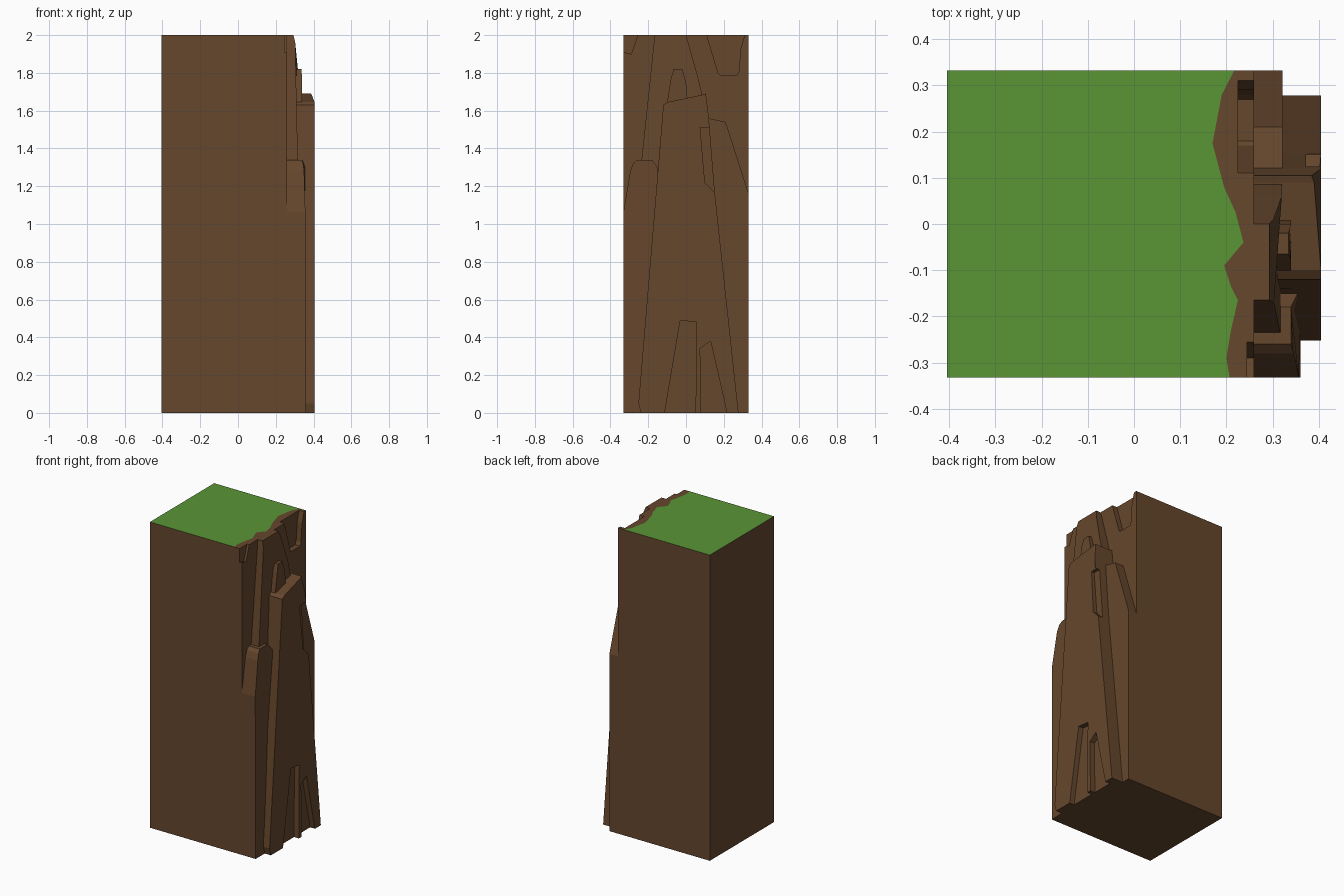
import bpy, bmesh

if "Cube" in bpy.data.objects:
    bpy.data.objects.remove(bpy.data.objects["Cube"])

def material(name, rgb):
    m = bpy.data.materials.new(name)
    m.diffuse_color = (*rgb, 1)
    m.use_nodes = True
    m.node_tree.nodes["Principled BSDF"].inputs["Base Color"].default_value = m.diffuse_color
    return m

DIRT = material("dirt", (0.133, 0.063, 0.026))
GRASS = material("grass", (0.100, 0.300, 0.036))
X, Y, H = 0.405, 0.332, 2.0      # half length, half width, height
FACE = 0.26                      # plane of the bare cliff face

def finish(bm, name, mats):
    bmesh.ops.recalc_face_normals(bm, faces=bm.faces)
    me = bpy.data.meshes.new(name)
    bm.to_mesh(me)
    bm.free()
    for m in mats:
        me.materials.append(m)
    ob = bpy.data.objects.new(name, me)
    bpy.context.collection.objects.link(ob)
    return ob

def slab(name, outline, depth, back=FACE):
    """Slab from a (y, z[, x]) outline; optional x overrides the front depth."""
    bm = bmesh.new()
    rear = [bm.verts.new((back, p[0], p[1])) for p in outline]
    front = [bm.verts.new((p[2] if len(p) > 2 else depth, p[0], p[1])) for p in outline]
    bm.faces.new(rear)
    bm.faces.new(front)
    n = len(outline)
    for i in range(n):
        j = (i + 1) % n
        bm.faces.new((rear[i], rear[j], front[j], front[i]))
    return finish(bm, name, [DIRT])

def carve(target, outline, floor, out):
    """Cut a recess down to x = floor."""
    cutter = slab("cutter", outline, out, floor)
    mod = target.modifiers.new("recess", 'BOOLEAN')
    mod.operation, mod.solver, mod.object = 'DIFFERENCE', 'EXACT', cutter
    bpy.context.view_layer.objects.active = target
    bpy.ops.object.modifier_apply(modifier=mod.name)
    bpy.data.objects.remove(cutter)

# Main block: one solid whose top is split into grass and a ragged dirt rim
rim = [(0.207, -Y), (0.2, -0.29), (0.21, -0.23), (0.225, -0.165), (0.21, -0.135),
       (0.195, -0.09), (0.237, -0.04), (0.22, 0.025), (0.195, 0.08), (0.17, 0.175),
       (0.19, 0.28), (0.217, Y)]
bm = bmesh.new()
low = [bm.verts.new((x, y, 0)) for x, y in ((-X, -Y), (FACE, -Y), (FACE, Y), (-X, Y))]
a, b, c, d = [bm.verts.new((v.co.x, v.co.y, H)) for v in low]
edge = [bm.verts.new((x, y, H)) for x, y in rim]
bm.faces.new(low)
bm.faces.new((low[0], low[1], b, edge[0], a))
bm.faces.new((low[1], low[2], c, b))
bm.faces.new((low[2], low[3], d, edge[-1], c))
bm.faces.new((low[3], low[0], a, d))
bm.faces.new([b, c] + edge[::-1])
bm.faces.new([a] + edge + [d]).material_index = 1
block = finish(bm, "cliff_block", [DIRT, GRASS])

# Recesses at the upper corners of the cliff face
carve(block, [(0.08, 2.1), (0.17, 1.80), (0.18, 1.79), (0.27, 1.79), (0.28, 1.81),
              (0.29, 1.93), (0.34, 2.1)], 0.225, 0.5)
carve(block, [(-0.4, 1.92), (-0.33, 1.91), (-0.29, 1.90), (-0.22, 2.1), (-0.4, 2.1)], 0.245, 0.5)

# Layered rock slabs on the cliff face
slab("tall_slab", [(-0.25, 1.2), (-0.17, 1.96, 0.303), (-0.165, H, 0.293), (0.0, H, 0.293),
                   (0.012, 1.96, 0.303), (0.06, 1.79), (0.13, 1.5), (0.16, 1.2)], 0.32)
slab("small_slab", [(-0.14, 1.4), (-0.08, 1.77), (-0.065, 1.82, 0.335), (-0.02, 1.82, 0.335),
                    (0.0, 1.75), (0.03, 1.4)], 0.34)
slab("left_slab", [(-Y, 0), (-Y, 1.06, 0.357), (-0.295, 1.28, 0.35), (-0.28, 1.32, 0.345),
                   (-0.26, 1.34, 0.34), (-0.18, 1.34, 0.34), (-0.15, 1.30, 0.355),
                   (-0.2, 0)], 0.36)
slab("right_slab", [(0.1, 0), (0.1, 1.56), (0.12, 1.56), (0.21, 1.54), (Y, 1.16), (Y, 0)], 0.322)
main = slab("main_slab", [(-0.238, 0), (-0.252, 0.05), (-0.12, 1.63), (-0.10, 1.645),
                          (0.09, 1.685, 0.39), (0.105, 1.69, 0.385), (0.12, 1.57),
                          (0.152, 1.17), (0.278, 0)], X)

# Chips taken out of the main slab: side notch and two at the foot
carve(main, [(0.075, 1.51), (0.3, 1.51), (0.3, 1.17), (0.15, 1.17), (0.10, 1.22)], 0.372, 0.5)
carve(main, [(-0.13, -0.1), (-0.03, 0.49), (0.055, 0.48), (0.05, -0.1)], 0.37, 0.5)
carve(main, [(0.08, -0.1), (0.075, 0.34), (0.13, 0.38), (0.24, -0.1)], 0.37, 0.5)
